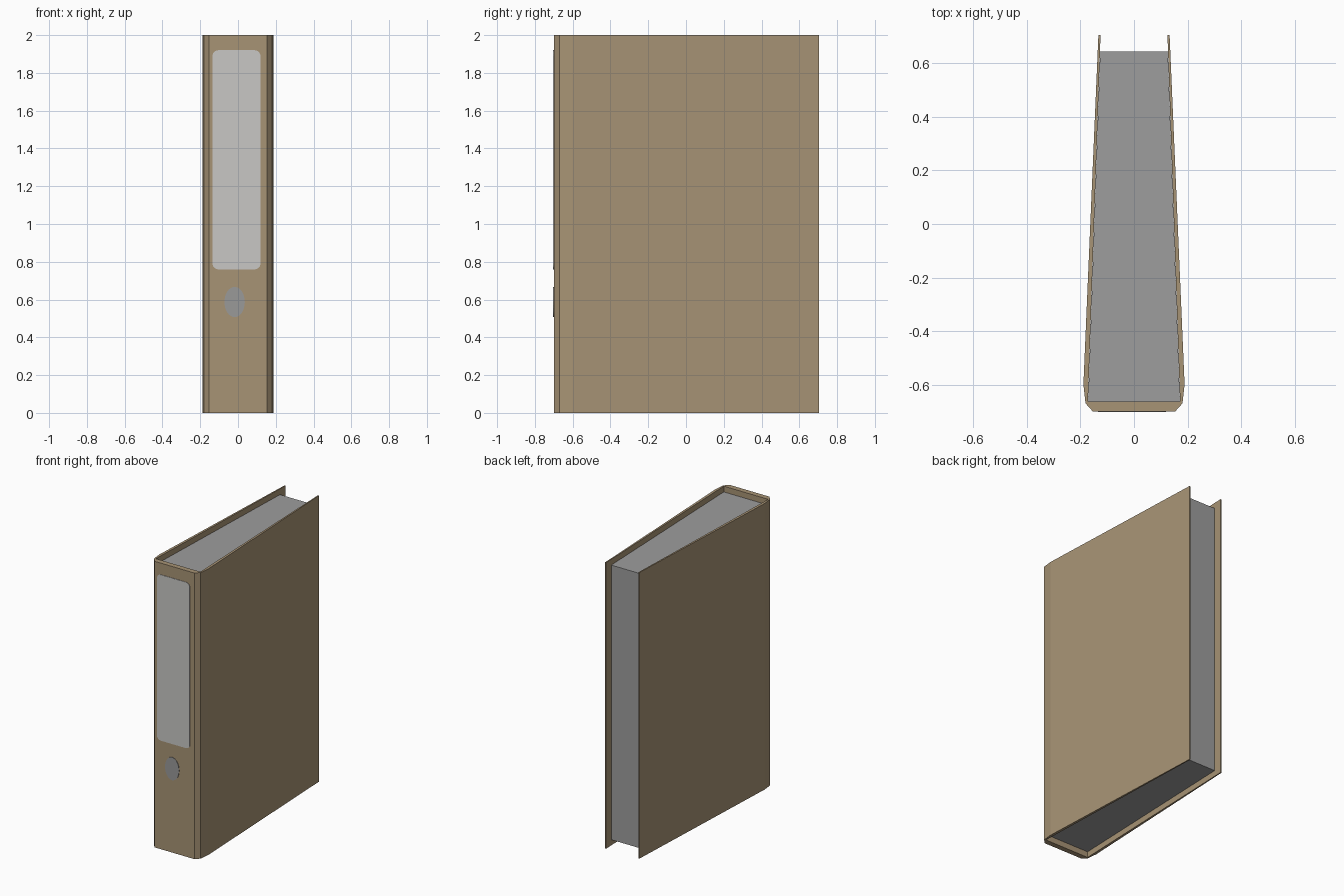
import bpy, bmesh, math

if "Cube" in bpy.data.objects:
    bpy.data.objects.remove(bpy.data.objects["Cube"])


def material(name, rgb):
    m = bpy.data.materials.new(name)
    m.diffuse_color = (*rgb, 1.0)
    m.use_nodes = True
    m.node_tree.nodes["Principled BSDF"].inputs["Base Color"].default_value = m.diffuse_color
    return m


tan = material("tan card", (0.39, 0.295, 0.178))
paper = material("grey paper", (0.34, 0.34, 0.34))
label_col = material("pale label", (0.58, 0.575, 0.56))
ring_col = material("grey finger hole", (0.32, 0.32, 0.315))


def prism(name, outline, direction, mat):
    """Extrude a flat closed outline along a direction."""
    bm = bmesh.new()
    face = bm.faces.new([bm.verts.new(p) for p in outline])
    ext = bmesh.ops.extrude_face_region(bm, geom=[face], use_keep_orig=True)
    verts = [g for g in ext["geom"] if isinstance(g, bmesh.types.BMVert)]
    bmesh.ops.translate(bm, verts=verts, vec=direction)
    bmesh.ops.recalc_face_normals(bm, faces=bm.faces)
    mesh = bpy.data.meshes.new(name)
    bm.to_mesh(mesh)
    bm.free()
    mesh.materials.append(mat)
    obj = bpy.data.objects.new(name, mesh)
    bpy.context.collection.objects.link(obj)
    return obj


# Wrap-around cover: tapering U with chamfered spine corners
outer = [(0.133, 0.705), (0.189, -0.60), (0.181, -0.67), (0.154, -0.70)]
inner = [(0.172, -0.663), (0.125, 0.705)]
right = outer
left = [(-x, y) for x, y in reversed(outer)]
inside = [(-x, y) for x, y in reversed(inner)] + inner
prism("cover", [(x, y, 0) for x, y in right + left + inside], (0, 0, 2), tan)

# Page block, recessed at the top, bottom and opening edge
pages = [(0.1265, 0.645), (0.1715, -0.6625), (-0.1715, -0.6625), (-0.1265, 0.645)]
prism("page_block", [(x, y, 0.04) for x, y in pages], (0, 0, 1.92), paper)

# Spine label: thin plate with rounded corners
cx, cz, hw, hh, r = -0.008, 1.34, 0.127, 0.58, 0.03
label = []
for i, (sx, sz) in enumerate([(1, 1), (-1, 1), (-1, -1), (1, -1)]):
    for k in range(6):
        a = math.pi / 2 * (i + k / 5)
        label.append((cx + sx * (hw - r) + r * math.cos(a), -0.703,
                      cz + sz * (hh - r) + r * math.sin(a)))
prism("spine_label", label, (0, 0.004, 0), label_col)

# Oval finger hole marking on the spine
oval = [(-0.018 + 0.054 * math.cos(t), -0.703, 0.587 + 0.08 * math.sin(t))
        for t in (math.tau * k / 32 for k in range(32))]
prism("finger_hole", oval, (0, 0.004, 0), ring_col)
